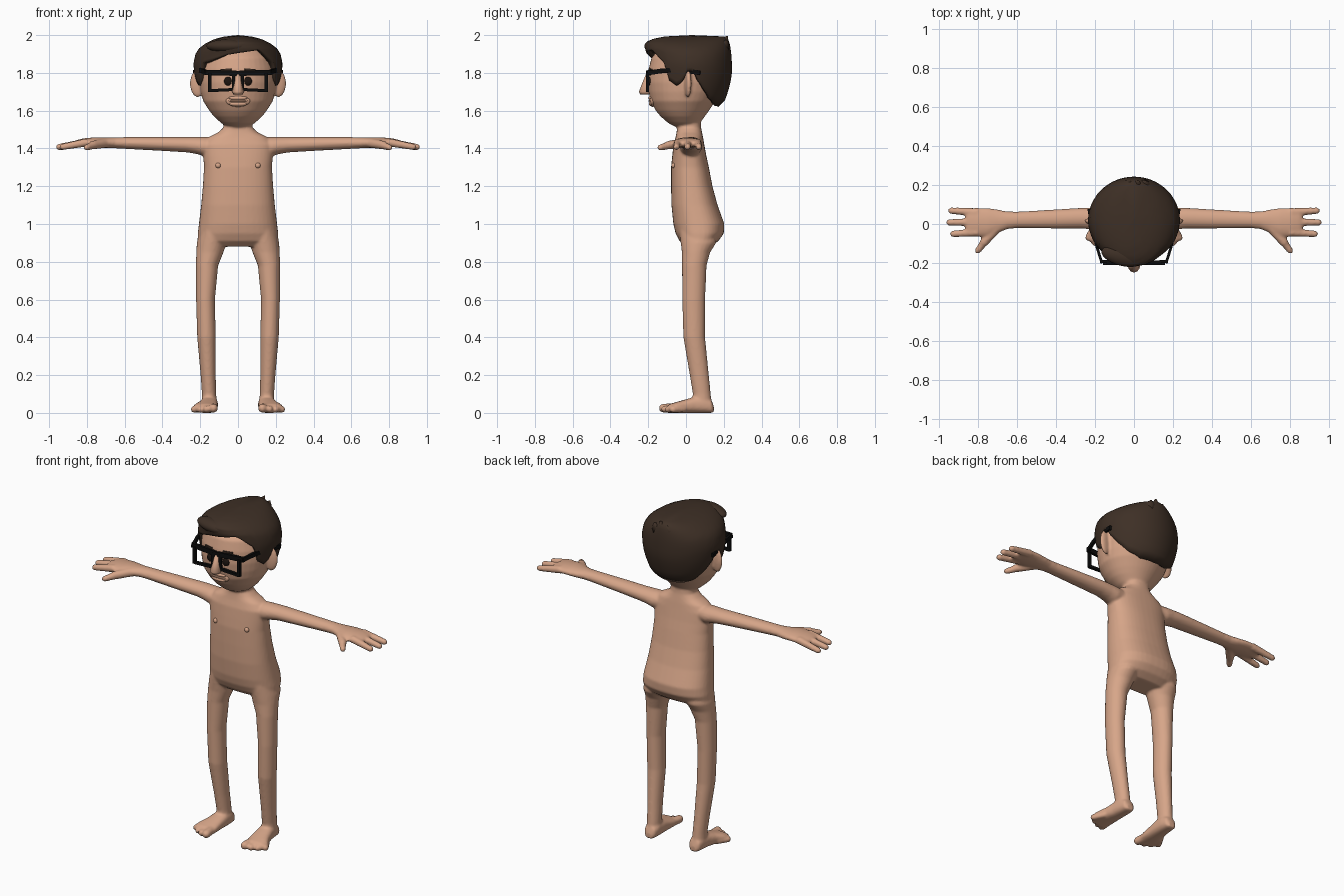
import bpy, bmesh, math
from mathutils import Vector, Matrix

X, Y, Z = Vector((1, 0, 0)), Vector((0, 1, 0)), Vector((0, 0, 1))


def material(name, rgb):
    m = bpy.data.materials.new(name)
    m.diffuse_color = (*rgb, 1)
    return m


SKIN = material("skin", (0.68, 0.38, 0.25))
HAIR = material("dark_brown_hair", (0.048, 0.029, 0.019))
BLACK = material("black_frame", (0.004, 0.004, 0.004))
EYE = material("dark_eye", (0.012, 0.007, 0.005))


def finish(bm, name, mat, smooth=True):
    bmesh.ops.recalc_face_normals(bm, faces=bm.faces[:])
    for f in bm.faces:
        f.smooth = smooth
    me = bpy.data.meshes.new(name)
    bm.to_mesh(me)
    bm.free()
    me.materials.append(mat)
    ob = bpy.data.objects.new(name, me)
    bpy.context.collection.objects.link(ob)
    return ob


def loft(bm, rings, u, v, n=24, p=2.0, turn=0.0):
    """Closed skin over rings (centre, half size along u, half size along v)."""
    rows = []
    for c, a, b in rings:
        row = []
        for i in range(n):
            t = 2 * math.pi * i / n + turn
            cs, sn = math.cos(t), math.sin(t)
            cs = math.copysign(abs(cs) ** (2 / p), cs)
            sn = math.copysign(abs(sn) ** (2 / p), sn)
            row.append(bm.verts.new(Vector(c) + u * a * cs + v * b * sn))
        rows.append(row)
    for r0, r1 in zip(rows, rows[1:]):
        for i in range(n):
            j = (i + 1) % n
            bm.faces.new((r0[i], r0[j], r1[j], r1[i]))
    bm.faces.new(rows[0])
    bm.faces.new(rows[-1])


def digit(bm, p, q, r0, r1):
    """Tapered finger or toe with a round tip at q."""
    p, q = Vector(p), Vector(q)
    d = (q - p).normalized()
    u = d.cross(Z).normalized()
    rings = [(p, r0, r0)]
    for back, k in ((1, 1), (.5, .87), (.13, .5), (0, .15)):
        rings.append((q - d * r1 * back, r1 * k, r1 * k))
    loft(bm, rings, u, u.cross(d), 14)


def bar(bm, p, q, w, h):
    """Square bar; w sideways, h upwards."""
    p, q = Vector(p), Vector(q)
    u = (q - p).cross(Z)
    u = u.normalized() if u.length > 1e-5 else X
    v = u.cross(q - p).normalized()
    k = math.sqrt(2)
    loft(bm, [(p, w * k, h * k), (q, w * k, h * k)], u, v, 4, 2, math.pi / 4)


def ball(bm, c, r, rot=0.0):
    m = Matrix.Translation(c) @ Matrix.Rotation(rot, 4, 'Z') @ Matrix.Diagonal((*r, 1))
    bmesh.ops.create_uvsphere(bm, u_segments=28, v_segments=18, radius=1, matrix=m)


def stack(table):
    """Rows of z, half width, front y, back y -> rings."""
    return [((0, (f + b) / 2, z), hx, (b - f) / 2) for z, hx, f, b in table]


def lerp(table, t):
    for a, b in zip(table, table[1:]):
        if t <= b[0]:
            k = max(0, (t - a[0]) / (b[0] - a[0]))
            return [p + (q - p) * k for p, q in zip(a[1:], b[1:])]
    return list(table[-1][1:])


# body: torso, neck, head
bm = bmesh.new()
loft(bm, stack([(.88, .19, 0, .13), (.91, .214, -.035, .172), (.95, .213, -.055, .2),
                (1.0, .207, -.067, .203), (1.1, .195, -.077, .167), (1.2, .186, -.079, .14),
                (1.3, .18, -.079, .121), (1.36, .184, -.073, .108), (1.42, .188, -.066, .097),
                (1.46, .155, -.055, .09), (1.485, .105, -.05, .085), (1.51, .077, -.047, .08),
                (1.58, .07, -.047, .075)]), X, Y, 40, 2.4)
loft(bm, stack([(1.512, .05, -.05, .05), (1.535, .09, -.095, .075), (1.57, .128, -.135, .1),
                (1.6, .152, -.16, .122), (1.65, .184, -.187, .155), (1.7, .197, -.198, .18),
                (1.75, .203, -.203, .195), (1.82, .201, -.198, .2), (1.88, .185, -.183, .19),
                (1.93, .14, -.14, .15), (1.96, .07, -.07, .08)]), X, Y, 40)

for s in (1, -1):
    # legs
    legs = [(1.0, .12, .075, -.04, .16), (.9, .14, .078, -.028, .16), (.85, .149, .072, -.022, .128),
            (.78, .164, .059, -.021, .109), (.6, .172, .05, -.02, .101), (.4, .167, .049, -.014, .101),
            (.2, .158, .04, .02, .121), (.1, .153, .038, .036, .131), (.03, .152, .04, .03, .138)]
    loft(bm, [((s * x, (f + b) / 2, z), a, (b - f) / 2) for z, x, a, f, b in legs], X, Y)
    # feet and toes
    foot = [(.147, .15, .02, .018), (.135, .15, .036, .034), (.1, .15, .043, .044), (.05, .153, .047, .043),
            (0, .16, .053, .036), (-.05, .171, .065, .029), (-.085, .172, .062, .024), (-.1, .165, .05, .018)]
    loft(bm, [((s * x, y, h), a, h) for y, x, a, h in foot], X, Z, 24, 2.5)
    for x0, x1, y1, r in ((.135, .127, -.143, .024), (.162, .168, -.132, .019),
                          (.188, .205, -.113, .018), (.2, .242, -.085, .018)):
        digit(bm, (s * x0, y1 + .075, r + .003), (s * x1, y1, r), r, r)
    # arms and palms
    arm = [(.08, .025, .05, 1.41, .045), (.18, .026, .06, 1.41, .051), (.22, .028, .056, 1.416, .045),
           (.27, .03, .053, 1.42, .041), (.4, .026, .049, 1.424, .037), (.6, .021, .042, 1.429, .031),
           (.65, .019, .045, 1.43, .029), (.7, .014, .061, 1.43, .028), (.75, .008, .074, 1.432, .027),
           (.81, .009, .075, 1.431, .024), (.85, .01, .07, 1.427, .019), (.865, .01, .062, 1.425, .012)]
    loft(bm, [((s * x, y, z), a, b) for x, y, a, z, b in arm], Y, Z)
    # fingers and thumb
    for y0, x1, y1 in ((.06, .955, .069), (.01, .965, .008), (-.042, .945, -.052)):
        digit(bm, (s * .8, y0, 1.432), (s * x1, y1, 1.405), .022, .017)
    digit(bm, (s * .69, -.005, 1.43), (s * .785, -.11, 1.415), .026, .023)
    digit(bm, (s * .755, -.075, 1.42), (s * .812, -.15, 1.402), .023, .016)
    # ears
    ball(bm, (s * .213, .01, 1.744), (.043, .017, .074), s * .2)
body = finish(bm, "body", SKIN)
rm = body.modifiers.new("merge", 'REMESH')
rm.mode, rm.voxel_size, rm.use_smooth_shade = 'VOXEL', .007, True
sm = body.modifiers.new("soften", 'SMOOTH')
sm.factor, sm.iterations = .5, 5

# nose
bm = bmesh.new()
loft(bm, [((0, -.212, 1.686), .022, .03), ((0, -.212, 1.7), .032, .037), ((0, -.207, 1.74), .021, .027),
          ((0, -.195, 1.80), .012, .014)], X, Y, 12)
finish(bm, "nose", SKIN)

# lips: raised oval, rim and centre line
bm = bmesh.new()
ball(bm, (0, -.177, 1.652), (.064, .017, .032))
ball(bm, (0, -.187, 1.667), (.05, .012, .011))
ball(bm, (0, -.185, 1.636), (.048, .012, .012))
ball(bm, (0, -.19, 1.652), (.05, .009, .005))
finish(bm, "lips", SKIN)

for s, side in ((1, "left"), (-1, "right")):
    bm = bmesh.new()
    ball(bm, (s * .05, -.191, 1.756), (.024, .012, .024))
    finish(bm, side + "_eye", EYE)
    bm = bmesh.new()
    bar(bm, (s * .035, -.194, 1.817), (s * .09, -.181, 1.815), .006, .006)
    finish(bm, side + "_eyebrow", HAIR, False)
    bm = bmesh.new()
    ball(bm, (s * .105, -.066, 1.31), (.014, .011, .014))
    finish(bm, side + "_nipple", SKIN)

# glasses: two rims, bridge and temples
bm = bmesh.new()
y = -.203
for s in (1, -1):
    bar(bm, (s * .008, y, 1.798), (s * .175, y + .012, 1.802), .008, .014)
    bar(bm, (s * .022, y, 1.712), (s * .15, y, 1.706), .008, .008)
    for x, z in ((.024, 1.71), (.15, 1.70)):
        bar(bm, (s * x, y, z), (s * x, y, 1.80), .009, .008)
    path = [(.165, -.2, 1.80), (.19, -.12, 1.812), (.216, -.02, 1.815), (.232, .075, 1.8)]
    for p, q in zip(path, path[1:]):
        bar(bm, (s * p[0], *p[1:]), (s * q[0], *q[1:]), .007, .012)
bar(bm, (-.02, y, 1.798), (.02, y, 1.798), .008, .012)
finish(bm, "glasses", BLACK, False)

# hair cap: outer shape by height, lower edge by angle from the front
shape = [(1.62, .17, -.17, .17), (1.65, .19, -.185, .205), (1.7, .21, -.19, .222), (1.75, .223, -.196, .236),
         (1.8, .232, -.202, .243), (1.85, .236, -.206, .243), (1.9, .225, -.208, .24), (1.93, .206, -.217, .236),
         (1.96, .166, -.214, .23), (1.98, .122, -.175, .222), (1.993, .07, -.11, .2), (2.0, 0, .03, .03)]
edge_side = [(54, 1.85), (60, 1.76), (72, 1.73), (81, 1.76), (86, 1.81), (95, 1.81), (101, 1.76),
             (112, 1.71), (128, 1.655), (150, 1.625), (180, 1.62)]
edge_left = [(0, 1.905), (32, 1.922), (43, 1.885)] + edge_side
edge_right = [(0, 1.905), (15, 1.895), (32, 1.872), (43, 1.86)] + edge_side
bm = bmesh.new()
N, M = 96, 16
apex = bm.verts.new((0, .03, 2.0))
cols = []
for i in range(N):
    deg = 360 * i / N
    deg = deg - 360 if deg > 180 else deg
    low = lerp(edge_left if deg >= 0 else edge_right, abs(deg))[0]
    a = math.radians(deg)
    col = []
    for k in range(M):
        z = low + (2.0 - low) * math.sin(k / M * math.pi / 2)
        hx, f, b = lerp(shape, z)
        col.append(bm.verts.new((hx * math.sin(a), (f + b) / 2 - (b - f) / 2 * math.cos(a), z)))
    cols.append(col)
for c0, c1 in zip(cols, cols[1:] + cols[:1]):
    for k in range(M - 1):
        bm.faces.new((c0[k], c1[k], c1[k + 1], c0[k + 1]))
    bm.faces.new((c0[-1], c1[-1], apex))
hair = finish(bm, "hair", HAIR)
so = hair.modifiers.new("thickness", 'SOLIDIFY')
so.thickness, so.offset = .03, -1

# tufts: back crown spikes and front quiff
bm = bmesh.new()
for x0, x1, z1 in ((.01, .025, 1.995), (.05, .06, 1.975), (-.035, -.02, 1.98)):
    loft(bm, [((x0, .165, 1.92), .05, .065), ((x0, .185, 1.955), .036, .042), ((x1, .218, z1), .004, .004)],
         X, Y, 14)
ball(bm, (-.06, -.165, 1.942), (.11, .05, .035), -.25)
finish(bm, "hair_tufts", HAIR)
